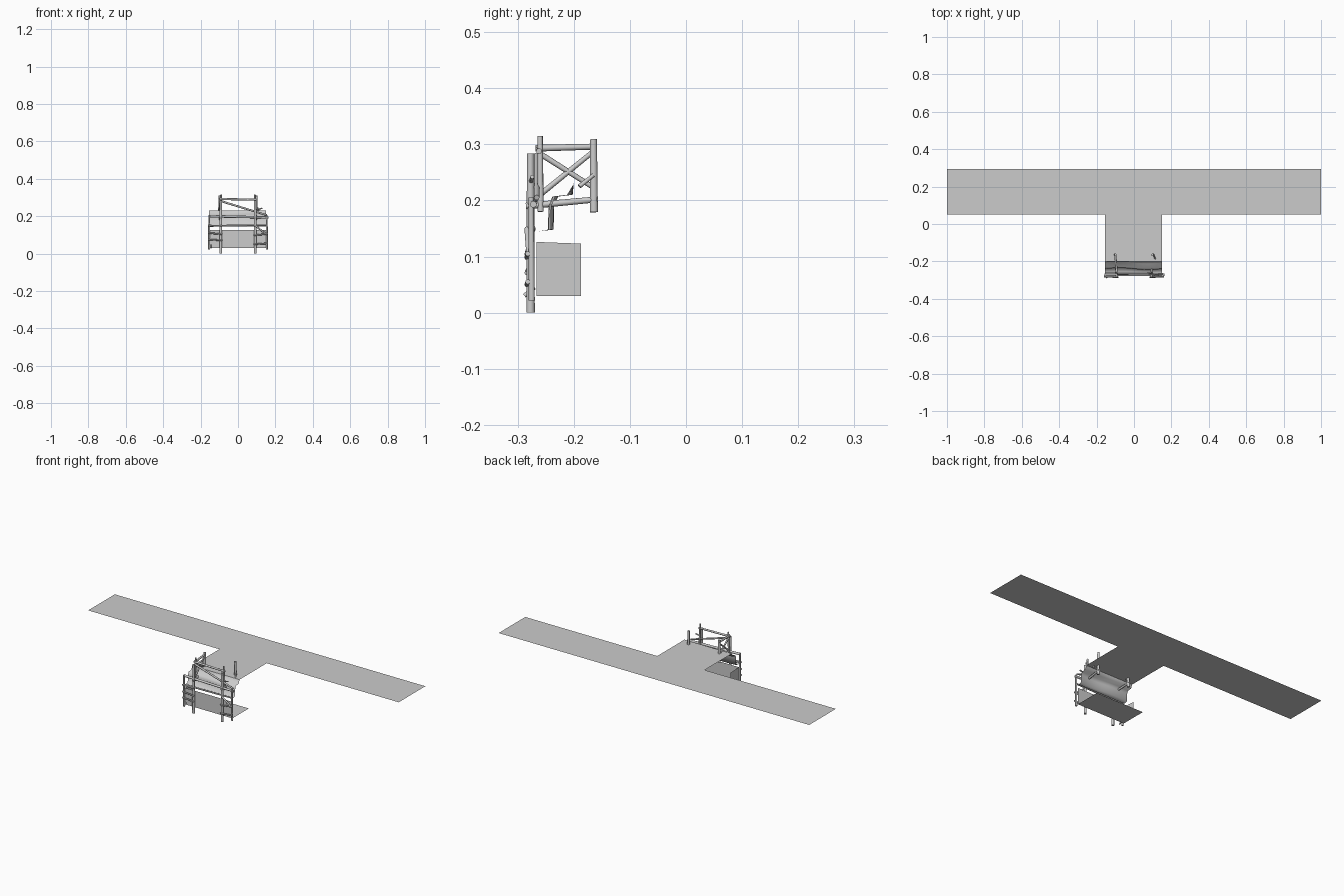
import bpy, bmesh, math, random
from mathutils import Vector

if "Cube" in bpy.data.objects:
    bpy.data.objects.remove(bpy.data.objects["Cube"])

random.seed(4)


def mesh_object(name, verts, faces, smooth=False):
    me = bpy.data.meshes.new(name)
    me.from_pydata(verts, [], faces)
    ob = bpy.data.objects.new(name, me)
    bpy.context.collection.objects.link(ob)
    for p in me.polygons:
        p.use_smooth = smooth
    return ob


def log(name, a, b, r=0.006, sides=8):
    """Slightly tapered timber log between two points."""
    a, b = Vector(a), Vector(b)
    bm = bmesh.new()
    bmesh.ops.create_cone(bm, cap_ends=True, segments=sides, radius1=r,
                          radius2=r * 0.88, depth=(b - a).length)
    rot = (b - a).to_track_quat('Z', 'Y')
    for v in bm.verts:
        v.co = rot @ v.co + (a + b) / 2
    for f in bm.faces:
        f.smooth = len(f.verts) == 4
    for e in bm.edges:
        e.smooth = all(len(f.verts) == 4 for f in e.link_faces)
    me = bpy.data.meshes.new(name)
    bm.to_mesh(me)
    bm.free()
    ob = bpy.data.objects.new(name, me)
    bpy.context.collection.objects.link(ob)
    return ob


XL, XR, TOP = -0.155, 0.15, 0.23

# T-shaped ground sheet
mesh_object("ground_strip",
            [(-1, .05, TOP), (XL, .05, TOP), (XR, .05, TOP), (1, .05, TOP), (1, .295, TOP), (-1, .295, TOP)],
            [(0, 1, 2, 3, 4, 5)])
mesh_object("ground_stem",
            [(XL, -.2, TOP), (XR, -.2, TOP), (XR, .05, TOP), (XL, .05, TOP)],
            [(0, 1, 2, 3)])

# Stepped, slightly wavy front edge
profile = [(-.2, TOP), (-.207, .21), (-.233, .207), (-.24, .19), (-.241, .148), (-.262, .145)]
n = 12
verts, faces = [], []
for i in range(n + 1):
    t = i / n
    for k, (y, z) in enumerate(profile):
        wave = .005 * math.sin(t * 2 * math.pi) if 0 < k < 5 else 0
        verts.append((XL + (XR - XL) * t, y + wave, z))
m = len(profile)
for i in range(n):
    for k in range(m - 1):
        a = i * m + k
        faces.append((a, a + 1, a + m + 1, a + m))
mesh_object("wavy_front_edge", verts, faces, True)

# Lower bay: floor, front panel and end wall
F, B, Z0, Z1 = -.266, -.187, .03, .126
mesh_object("lower_floor", [(XL, F, Z0), (XR, F, Z0), (XR, -.115, Z0), (XL, -.115, Z0)], [(0, 1, 2, 3)])
mesh_object("lower_front_panel", [(XL, F, Z0), (XR, F, Z0), (XR, F, Z1), (XL, F, Z1)], [(0, 1, 2, 3)])
mesh_object("lower_end_wall", [(XL, F, Z0), (XL, B, Z0), (XL, B, .123), (XL, F, Z1)], [(0, 1, 2, 3)])

# Scaffold posts, side rails and cross braces on both sides
for s, side in ((-1, "left"), (1, "right")):
    x = .092 * s
    log(side + "_front_post", (x, -.277, 0), (x, -.277, .284), .0075)
    log(side + "_middle_post", (x + .004 * s, -.259, .18), (x - .002 * s, -.26, .315), .0055)
    log(side + "_rear_post", (.1 * s, -.164, .179), (.098 * s, -.165, .309), .0075)
    log(side + "_lower_side_rail", (x, -.285, .19), (.1 * s, -.157, .202), .006)
    if s < 0:
        log(side + "_upper_side_rail", (x, -.268, .293), (.1 * s, -.16, .296), .006)
        log(side + "_brace_a", (x, -.263, .285), (.1 * s, -.168, .225), .005)
        log(side + "_brace_b", (x, -.258, .212), (.1 * s, -.168, .285), .005)
    # outer short post with short rungs
    ox = .154 * s
    log(side + "_outer_post", (ox, -.275, .022), (ox, -.276, .205), .0055)
    for z in (.075, .11, .15) if s < 0 else (.055, .105):
        dz = random.uniform(-.008, .008)
        log(side + "_rung", (ox + .006 * s, -.282, z), (x - .008 * s, -.284, z + dz), .0045)

# Long front rails and diagonals
log("front_long_rail", (-.158, -.272, .2), (.163, -.272, .193), .007)
log("middle_long_rail", (-.15, -.273, .148), (.155, -.273, .152), .005)
log("front_top_rail", (-.1, -.262, .292), (.1, -.262, .288), .006)
log("front_diagonal", (-.09, -.266, .28), (.155, -.266, .205), .0055)
log("right_outer_diagonal", (.092, -.283, .15), (.155, -.28, .1), .005)
log("lower_left_peg", (-.145, -.288, .03), (-.145, -.27, .045), .004)
log("right_peg", (.115, -.19, .225), (.105, -.165, .245), .004)
log("right_top_peg", (.1, -.276, .235), (.13, -.274, .242), .004)
